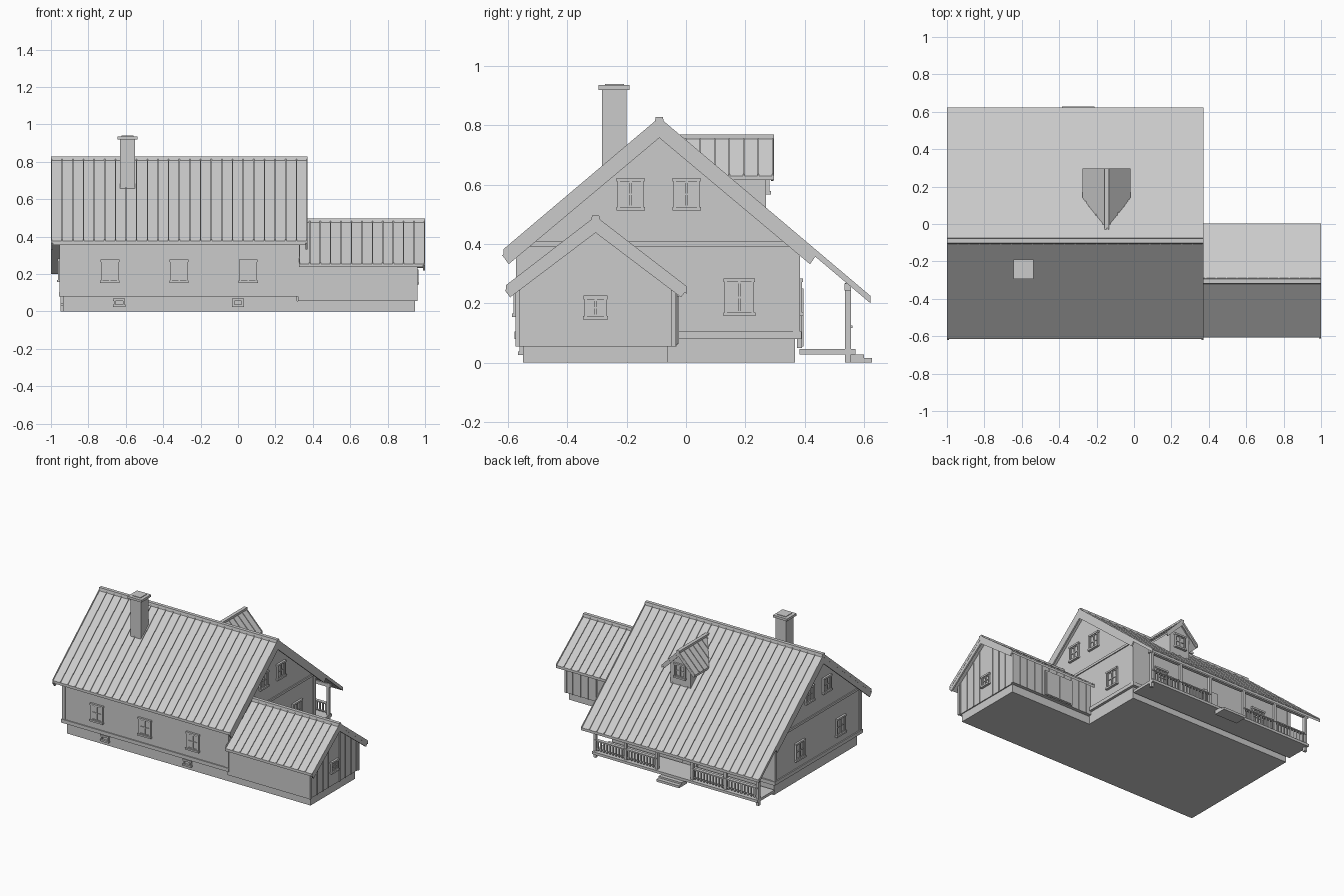
import bpy, bmesh
from mathutils import Vector, Matrix

if "Cube" in bpy.data.objects:
    bpy.data.objects.remove(bpy.data.objects["Cube"])


def solids(name, parts, matrix=None):
    """One object from a list of (polygon, extrusion vector)."""
    bm = bmesh.new()
    for poly, vec in parts:
        n = len(poly)
        a = [bm.verts.new(p) for p in poly]
        b = [bm.verts.new(Vector(p) + Vector(vec)) for p in poly]
        bm.faces.new(a)
        bm.faces.new(b[::-1])
        for i in range(n):
            bm.faces.new((a[i], b[i], b[(i + 1) % n], a[(i + 1) % n]))
    bmesh.ops.recalc_face_normals(bm, faces=bm.faces[:])
    me = bpy.data.meshes.new(name)
    bm.to_mesh(me)
    bm.free()
    ob = bpy.data.objects.new(name, me)
    bpy.context.collection.objects.link(ob)
    if matrix:
        ob.matrix_world = matrix
    return ob


def box(x0, x1, y0, y1, z0, z1):
    return ([(x0, y0, z0), (x1, y0, z0), (x1, y1, z0), (x0, y1, z0)], (0, 0, z1 - z0))


def prism(x0, x1, prof):
    return ([(x0, y, z) for y, z in prof], (x1 - x0, 0, 0))


def window(name, x, y, z, w, h, turn=0, bars=True):
    """Framed window; local front faces -y, turned about z in degrees."""
    f, a, b = 0.009, w / 2, h / 2
    p = [box(-a, -a + f, -.012, .002, -b, b), box(a - f, a, -.012, .002, -b, b),
         box(-a - .003, a + .003, -.014, .002, b - f, b + .003),
         box(-a - .004, a + .004, -.017, .002, -b - .003, -b + f),
         box(-a + f, a - f, -.003, .002, -b + f, b - f)]
    if bars:
        p += [box(-.004, .004, -.009, 0, -b + f, b - f), box(-a + f, a - f, -.008, 0, -.003, .003)]
        for s in (-1, 1):   # inner sash
            xs, zs = s * (a - f), s * (b - f)
            p += [box(min(xs, xs - s * .005), max(xs, xs - s * .005), -.008, 0, -b + f, b - f),
                  box(-a + f, a - f, -.008, 0, min(zs, zs - s * .005), max(zs, zs - s * .005))]
    solids(name, p, Matrix.Translation((x, y, z)) @ Matrix.Rotation(turn * 0.01745329, 4, 'Z'))


def gable_roof(name, x0, x1, yr, zr, slope, y0, y1, step):
    """Roof sheet, standing seams and ridge cap, ridge along x."""
    z = lambda y: zr - slope * abs(y - yr)
    t = .018
    solids(name + "_sheet", [prism(x0, x1, [(y0, z(y0)), (yr, zr), (y1, z(y1)),
                                            (y1, z(y1) - t), (yr, zr - t), (y0, z(y0) - t)])])
    n = round((x1 - x0) / step)
    ribs = []
    for i in range(n + 1):
        x = x0 + .003 + (x1 - x0 - .006) * i / n
        for ye in (y0, y1):
            ribs.append(prism(x - .003, x + .003, [(ye, z(ye) - .002), (yr, zr - .002),
                                                   (yr, zr + .007), (ye, z(ye) + .007)]))
    solids(name + "_seams", ribs)
    solids(name + "_ridge_cap", [prism(x0, x1, [(yr - .016, zr - .012), (yr - .012, zr + .009),
                                                (yr + .012, zr + .009), (yr + .016, zr - .012)])])


def verge(name, xs, yr, zr, slope, run, depth, thick=.01):
    """Boards under both gable slopes, ends cut square to the slope."""
    p = []
    for x in xs:
        for s in (-1, 1):
            ye, ze = yr + s * run, zr - slope * run
            p.append(prism(x, x + thick, [(yr, zr), (ye, ze), (ye - s * depth * .42, ze - depth * .58),
                                          (yr, zr - depth)]))
    solids(name, p)


# Main body
solids("main_foundation", [box(-.935, .315, -.55, .367, 0, .09)])
solids("main_walls", [prism(-.95, .325, [(-.57, .085), (.38, .085), (.38, .405), (-.09, .80), (-.57, .395)])])
solids("skirting_band", [box(-.958, .333, -.578, .39, .08, .105)])
solids("gable_band", [box(-.957, .332, -.55, .36, .392, .408)])
solids("corner_boards", [box(x - .012, x + .012, y - .012, y + .012, .105, .385)
                         for x in (-.943, .318) for y in (-.562, .373)])

# Main roof
gable_roof("main_roof", -1, .372, -.09, .82, .845, -.615, .622, .0572)
verge("main_verge_boards", (-.999, .362), -.09, .81, .845, .53, .052)
solids("main_eave_boards", [box(-.99, .362, -.608, -.598, .355, .378)])

# Chimney
solids("chimney", [box(-.632, -.55, -.283, -.2, .6, .92), box(-.645, -.538, -.295, -.19, .92, .936),
                   box(-.622, -.56, -.273, -.21, .936, .94)])

# Annex
solids("annex_foundation", [box(.315, .945, -.55, -.06, 0, .057)])
solids("annex_walls", [prism(.32, .952, [(-.573, .055), (-.037, .055), (-.037, .268), (-.305, .475), (-.573, .268)])])
gable_roof("annex_roof", .325, 1, -.305, .487, .77, -.607, .004, .056)
verge("annex_verge_boards", (.989,), -.305, .48, .77, .306, .042)
battens = [box(.952, .957, y - .003, y + .003, .055, .48 - .77 * abs(y + .305) - .012)
           for y in [-.305 + .062 * k for k in range(-4, 5) if k]]
battens += [box(x - .003, x + .003, -.037, -.032, .055, .262) for x in [.36 + .06 * k for k in range(10)]]
solids("annex_battens", battens)
solids("annex_corner_boards", [box(.945, .96, y - .008, y + .008, .055, .26) for y in (-.568, -.042)])
solids("annex_door", [box(.48, .70, -.037, -.028, .06, .235), box(.49, .587, -.03, -.024, .065, .225),
                      box(.593, .69, -.03, -.024, .065, .225)])

# Windows
for i, x in enumerate((-.685, -.315, .055)):
    window(f"front_window_{i}", x, -.57, .215, .095, .118)
for i, x in enumerate((-.635, 0)):
    window(f"cellar_window_{i}", x, -.55, .047, .058, .038, bars=False)
for i, y in enumerate((-.187, .002)):
    window(f"right_gable_window_{i}", .325, y, .568, .088, .105, 90)
    window(f"left_gable_window_{i}", -.95, y, .568, .088, .105, -90)
window("right_window", .325, .18, .22, .1, .12, 90)
for i, y in enumerate((-.34, .11)):
    window(f"left_window_{i}", -.95, y, .22, .1, .12, -90)
window("annex_window", .952, -.305, .185, .076, .075, 90)
for i, x in enumerate((-.69, .1)):
    window(f"porch_window_{i}", x, .38, .22, .1, .12, 180)
solids("porch_door", [box(-.355, -.245, .375, .392, .05, .265), box(-.343, -.257, .39, .396, .055, .25)])

# Porch
solids("porch_deck", [box(-.95, .325, .383, .572, .028, .046)])
solids("porch_steps", [box(-.385, -.21, .54, .6, 0, .028), box(-.385, -.21, .59, .627, 0, .016)])
posts = (-.94, -.69, -.435, -.16, .08, .315)
solids("porch_posts", [box(x - .01, x + .01, .536, .556, 0 if x in posts[::5] else .04, .268) for x in posts])
solids("porch_beam", [box(-.96, .335, .535, .557, .243, .266)])
rails = []
for i in (0, 1, 3, 4):
    a, b = posts[i], posts[i + 1]
    rails += [box(a, b, .537, .561, .117, .125), box(a, b, .541, .551, .058, .064)]
    n = round((b - a) / .024)
    for k in range(1, n):
        x = a + (b - a) * k / n
        rails.append(box(x - .0045, x + .0045, .549, .556, .052, .12))
solids("porch_railing", rails)

# Dormer
cx, zr, ze, half, yb, yf, yv = -.147, .762, .63, .128, -.03, .297, .14
solids("dormer_walls", [([(cx - .078, .27, .5), (cx + .078, .27, .5), (cx + .078, .27, .672),
                          (cx, .27, .748), (cx - .078, .27, .672)], (0, -.2, 0))])
sheet, ribs, boards = [], [], []
for s in (-1, 1):
    e = cx + s * half
    sheet.append(([(cx, yb, zr), (cx, yf, zr), (e, yf, ze), (e, yv, ze)], (0, 0, -.014)))
    for k in range(7):
        y = yf - .004 - .049 * k
        d = min(1, (y - yb) / (yv - yb))
        x1, z1 = cx + s * half * d, zr + (ze - zr) * d
        ribs.append(([(cx, y - .003, zr - .002), (x1, y - .003, z1 - .002),
                      (x1, y - .003, z1 + .006), (cx, y - .003, zr + .006)], (0, .006, 0)))
    boards.append(([(cx, yf - .01, zr - .006), (e, yf - .01, ze - .004), (e - s * .014, yf - .01, ze - .018),
                    (cx, yf - .01, zr - .034)], (0, .008, 0)))
solids("dormer_roof", sheet)
solids("dormer_seams", ribs)
solids("dormer_verge_boards", boards)
solids("dormer_ridge_cap", [box(cx - .012, cx + .012, yb, yf, zr - .008, zr + .007)])
window("dormer_window", cx, .27, .617, .084, .095, 180)
